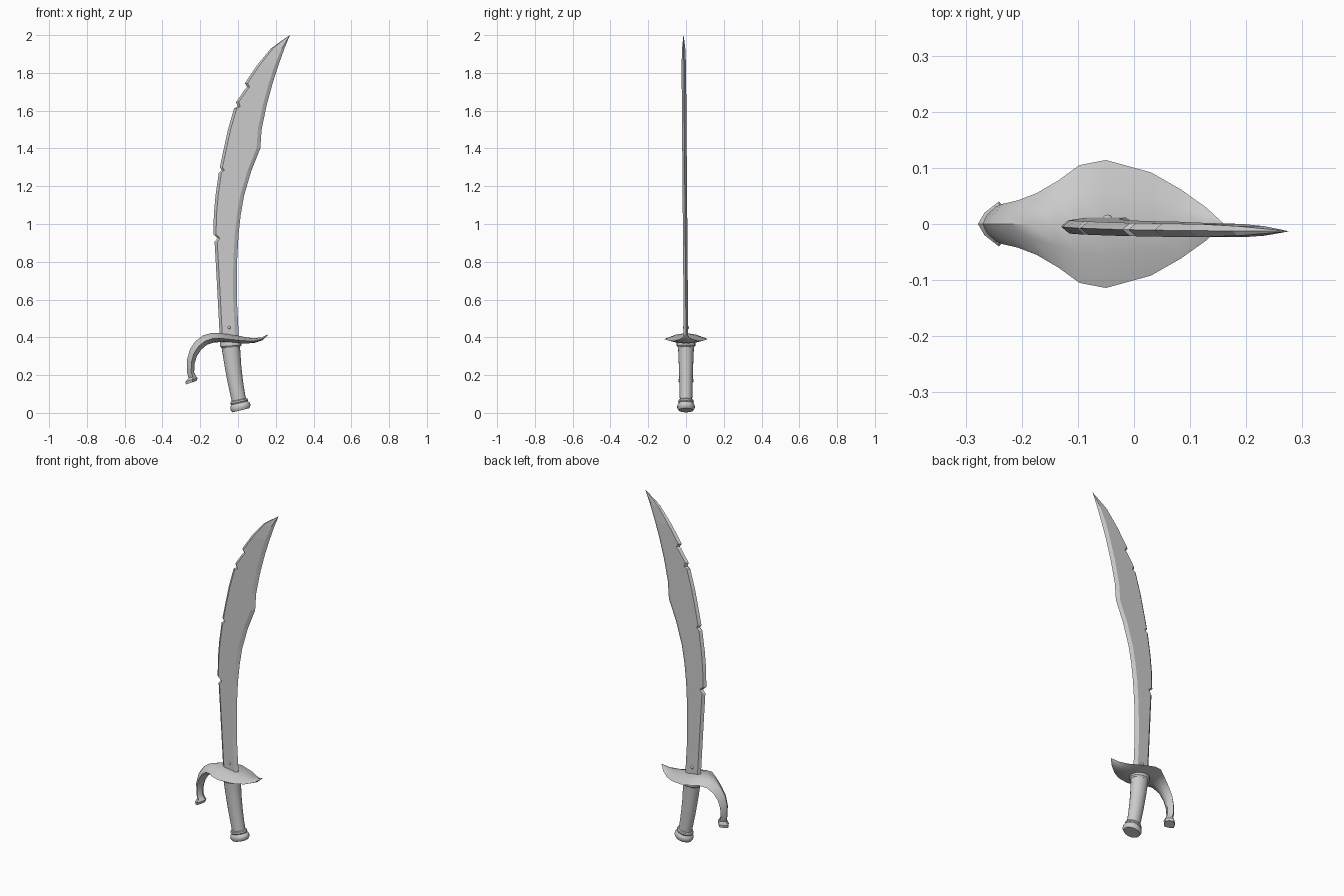
import bpy, bmesh, math
from mathutils import Vector

if "Cube" in bpy.data.objects:
    bpy.data.objects.remove(bpy.data.objects["Cube"])


def loft(name, rings, smooth=None):
    """Skin a list of equal-sized point rings and cap both ends."""
    bm = bmesh.new()
    loops = [[bm.verts.new(p) for p in ring] for ring in rings]
    n = len(loops[0])
    for a, b in zip(loops, loops[1:]):
        for i in range(n):
            j = (i + 1) % n
            bm.faces.new((a[i], a[j], b[j], b[i]))
    bm.faces.new(loops[0][::-1])
    bm.faces.new(loops[-1])
    bmesh.ops.recalc_face_normals(bm, faces=bm.faces)
    mesh = bpy.data.meshes.new(name)
    bm.to_mesh(mesh)
    bm.free()
    ob = bpy.data.objects.new(name, mesh)
    bpy.context.collection.objects.link(ob)
    if smooth:
        bpy.context.view_layer.objects.active = ob
        ob.select_set(True)
        bpy.ops.object.shade_smooth_by_angle(angle=math.radians(smooth))
        ob.select_set(False)
    return ob


def interp(points, z):
    """x on a polyline of (x, z) points at height z."""
    for (x0, z0), (x1, z1) in zip(points, points[1:]):
        if z <= z1:
            return x0 + (x1 - x0) * (z - z0) / (z1 - z0)
    return points[-1][0]


# Blade: nicked cutting edge on the left, bevelled spine on the right
edge = [(-.096, .39), (-.107, .6), (-.118, .8), (-.124, .905), (-.109, .925),
        (-.13, .945), (-.128, 1.05), (-.119, 1.15), (-.102, 1.27),
        (-.086, 1.285), (-.096, 1.3), (-.075, 1.4), (-.053, 1.5),
        (-.021, 1.612), (-.002, 1.622), (-.01, 1.645), (.034, 1.71),
        (.049, 1.725), (.036, 1.745), (.1, 1.84), (.175, 1.93),
        (.225, 1.966), (.274, 2.0)]
spine = [(.005, .39), (-.006, .6), (-.005, .8), (.006, 1.0), (.032, 1.15),
         (.07, 1.28), (.118, 1.4), (.125, 1.5), (.152, 1.63),
         (.19, 1.77), (.238, 1.91), (.275, 2.0)]
rows = []
for x, z in edge:
    r = interp(spine, z)
    f = min(1, (r - x) / .1)
    yc = -.013 * (z - .39) / 1.61
    t = .0115 * f + .0003
    a, b = x + .014 * f, r - .02 * f
    rows.append([(x, yc, z), (a, yc - t, z), (b, yc - t, z),
                 (r, yc, z), (b, yc + t, z), (a, yc + t, z)])
loft("blade", rows)

# Guard: leaf-shaped plate curling down into a flared hook
# (outer x, outer z, inner x, inner z, half width)
guard = [(.158, .415, .157, .41, .003), (.125, .4, .13, .385, .03),
         (.08, .395, .085, .37, .062), (.03, .403, .03, .367, .092),
         (-.05, .418, -.05, .37, .114), (-.1, .423, -.095, .375, .105),
         (-.14, .423, -.13, .372, .078), (-.185, .41, -.165, .36, .055),
         (-.225, .38, -.195, .335, .042), (-.255, .335, -.218, .3, .036),
         (-.27, .28, -.23, .26, .031), (-.27, .215, -.232, .215, .028),
         (-.262, .185, -.222, .195, .028), (-.278, .165, -.214, .185, .04),
         (-.276, .15, -.219, .17, .038)]
section = [(0, 1), (.5, .82), (1, .42), (.5, .12), (0, 0),
           (-.5, .12), (-1, .42), (-.5, .82)]
rings = []
for ox, oz, ix, iz, w in guard:
    outer, inner = Vector((ox, 0, oz)), Vector((ix, 0, iz))
    rings.append([inner.lerp(outer, h) + Vector((0, s * w, 0))
                  for s, h in section])
loft("guard", rings, 35)


def turned(name, profile, sides=20):
    """Oval rings along the bent handle: (x, z, radius, tilt in degrees)."""
    rings = []
    for x, z, r, tilt in profile:
        t = math.radians(tilt)
        ring = []
        for i in range(sides):
            a = math.tau * i / sides
            u = r * math.cos(a)
            ring.append((x + u * math.cos(t), .86 * r * math.sin(a),
                         z + u * math.sin(t)))
        rings.append(ring)
    return loft(name, rings, 35)


# Handle: collar, tapering grip, ring and pommel
turned("collar", [(-.04, .39, .05, 3), (-.039, .367, .057, 3),
                  (-.038, .355, .057, 4), (-.037, .347, .05, 4)])
turned("grip", [(-.039, .37, .051, 3), (-.036, .33, .048, 5),
                (-.027, .25, .044, 6), (-.015, .17, .041, 8),
                (-.004, .11, .039, 10), (.008, .05, .038, 13)])
turned("pommel_ring", [(.004, .07, .04, 12), (.005, .066, .046, 12),
                       (.006, .058, .048, 12), (.008, .052, .044, 13)])
turned("pommel", [(.008, .053, .042, 13), (.01, .045, .051, 13),
                  (.012, .036, .054, 14), (.014, .026, .054, 14),
                  (.016, .014, .046, 14)])

# Rivet through the blade root
bpy.ops.mesh.primitive_uv_sphere_add(segments=12, ring_count=8, radius=.012,
                                     location=(-.047, 0, .452))
rivet = bpy.context.object
rivet.name = "rivet"
rivet.scale.y = 1.4
bpy.ops.object.shade_smooth_by_angle(angle=math.radians(40))
